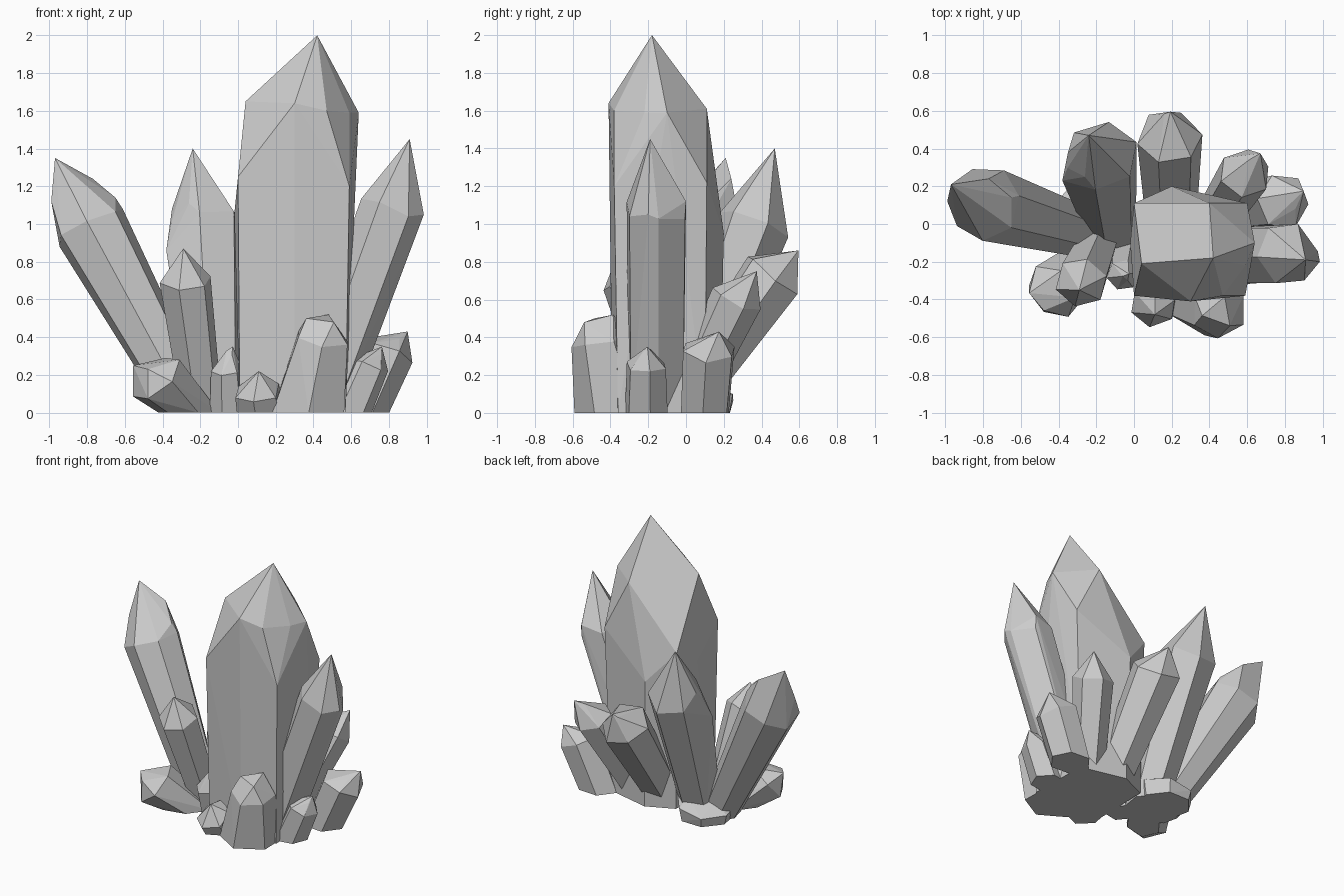
import bpy, bmesh, math, random
from mathutils import Vector

if "Cube" in bpy.data.objects:
    bpy.data.objects.remove(bpy.data.objects["Cube"])

random.seed(7)


def hull_object(name, points):
    """Flat-faced convex solid around a set of points."""
    bm = bmesh.new()
    verts = [bm.verts.new(p) for p in points]
    bmesh.ops.convex_hull(bm, input=verts)
    loose = [v for v in bm.verts if not v.link_faces]
    bmesh.ops.delete(bm, geom=loose, context='VERTS')
    bmesh.ops.dissolve_limit(bm, angle_limit=math.radians(2),
                             verts=bm.verts[:], edges=bm.edges[:])
    bmesh.ops.recalc_face_normals(bm, faces=bm.faces[:])
    mesh = bpy.data.meshes.new(name)
    bm.to_mesh(mesh)
    bm.free()
    obj = bpy.data.objects.new(name, mesh)
    bpy.context.collection.objects.link(obj)
    return obj


def crystal(name, base, r0, shoulder, r1, tip, n=6, rot=0.0, blunt=0.0, extra=()):
    """Leaning prism cut flat at z=0, with an uneven shoulder and a pointed or blunt tip."""
    base, shoulder, tip = Vector((*base, 0)), Vector(shoulder), Vector(tip)
    axis = (shoulder - base).normalized()
    q = Vector((0, 0, 1)).rotation_difference(axis)
    pts = [Vector(e) for e in extra]
    for i in range(n):
        a = math.radians(rot) + math.tau * i / n
        d = q @ Vector((math.cos(a), math.sin(a), 0))
        foot = base + d * r0
        pts.append(foot - axis * (foot.z / axis.z))
        pts.append(shoulder + d * r1 + axis * random.uniform(-0.15, 0.15) * r1)
    if blunt:
        for i in range(3):
            a = math.radians(rot + 40) + math.tau * i / 3
            d = Vector((math.cos(a), math.sin(a), 0))
            pts.append(tip + d * blunt - Vector((0, 0, 0.02 * i)))
    else:
        pts.append(tip)
    return hull_object(name, pts)


# Large central crystal: six-sided body with wide flanks and an off-centre point
hull_object("main_crystal", [
    (0.56, 0.10, 0), (0.22, 0.18, 0), (0.02, 0.09, 0),
    (0.01, -0.35, 0), (0.30, -0.39, 0), (0.57, -0.36, 0),
    (0.60, 0.11, 1.22), (0.20, 0.20, 0.95), (0, 0.11, 1.18),
    (0, -0.38, 1.25), (0.59, -0.38, 1.20), (-0.02, -0.10, 1.05),
    (0.64, -0.10, 1.59), (0.40, 0.11, 1.61), (0.04, -0.21, 1.65),
    (0.30, -0.41, 1.64), (0.47, -0.38, 1.60), (0.59, -0.22, 1.59),
    (0.42, -0.18, 2.0)])

# Tall leaning crystals
crystal("left_crystal", (-0.25, -0.05), 0.13, (-0.79, 0.11, 1.0), 0.20,
        (-0.97, 0.21, 1.35), n=7, rot=10,
        extra=[(-0.77, 0.24, 1.24), (-0.99, 0.12, 1.12), (-0.65, 0.14, 1.14)])
crystal("back_left_crystal", (-0.12, -0.01), 0.14, (-0.17, 0.37, 1.02), 0.195,
        (-0.24, 0.47, 1.40), rot=20,
        extra=[(-0.35, 0.38, 1.08), (-0.26, 0.25, 1.11), (-0.38, 0.23, 0.86)])
crystal("right_crystal", (0.42, -0.16), 0.16, (0.81, -0.16, 1.07), 0.17,
        (0.91, -0.19, 1.45), rot=5,
        extra=[(0.985, -0.20, 1.05), (0.87, 0.0, 1.12)])

# Medium crystals
crystal("front_left_crystal", (-0.19, -0.10), 0.11, (-0.28, -0.31, 0.70), 0.14,
        (-0.29, -0.35, 0.87), rot=15)
crystal("back_crystal", (0.20, -0.05), 0.13, (0.19, 0.46, 0.73), 0.175,
        (0.18, 0.58, 0.86), rot=10, blunt=0.02)
crystal("back_right_crystal", (0.40, -0.02), 0.11, (0.59, 0.27, 0.61), 0.14,
        (0.65, 0.34, 0.75), rot=20, blunt=0.04)
crystal("front_stub", (0.37, -0.37), 0.215, (0.45, -0.46, 0.39), 0.152,
        (0.45, -0.47, 0.52), rot=30, blunt=0.09)

# Short crystals around the foot
crystal("front_left_low", (-0.26, -0.21), 0.12, (-0.43, -0.355, 0.18), 0.16,
        (-0.49, -0.39, 0.27), rot=0, blunt=0.07)
crystal("front_small", (0.12, -0.36), 0.13, (0.10, -0.44, 0.12), 0.125,
        (0.11, -0.48, 0.22), rot=20)
crystal("front_gap_small", (-0.05, -0.20), 0.10, (-0.06, -0.27, 0.22), 0.085,
        (-0.04, -0.28, 0.35), rot=10, blunt=0.02)
crystal("right_low", (0.65, 0.10), 0.14, (0.79, 0.12, 0.33), 0.15,
        (0.85, 0.14, 0.43), rot=-5, blunt=0.06)
crystal("right_front_low", (0.58, -0.21), 0.12, (0.69, -0.21, 0.25), 0.11,
        (0.75, -0.22, 0.35), rot=10, blunt=0.02)

# Flat block at the back left of the foot
crystal("back_left_foot", (-0.21, 0.06), 0.19, (-0.21, 0.06, 0.08), 0.21,
        (-0.18, 0.04, 0.15), n=7, rot=12, blunt=0.11)
